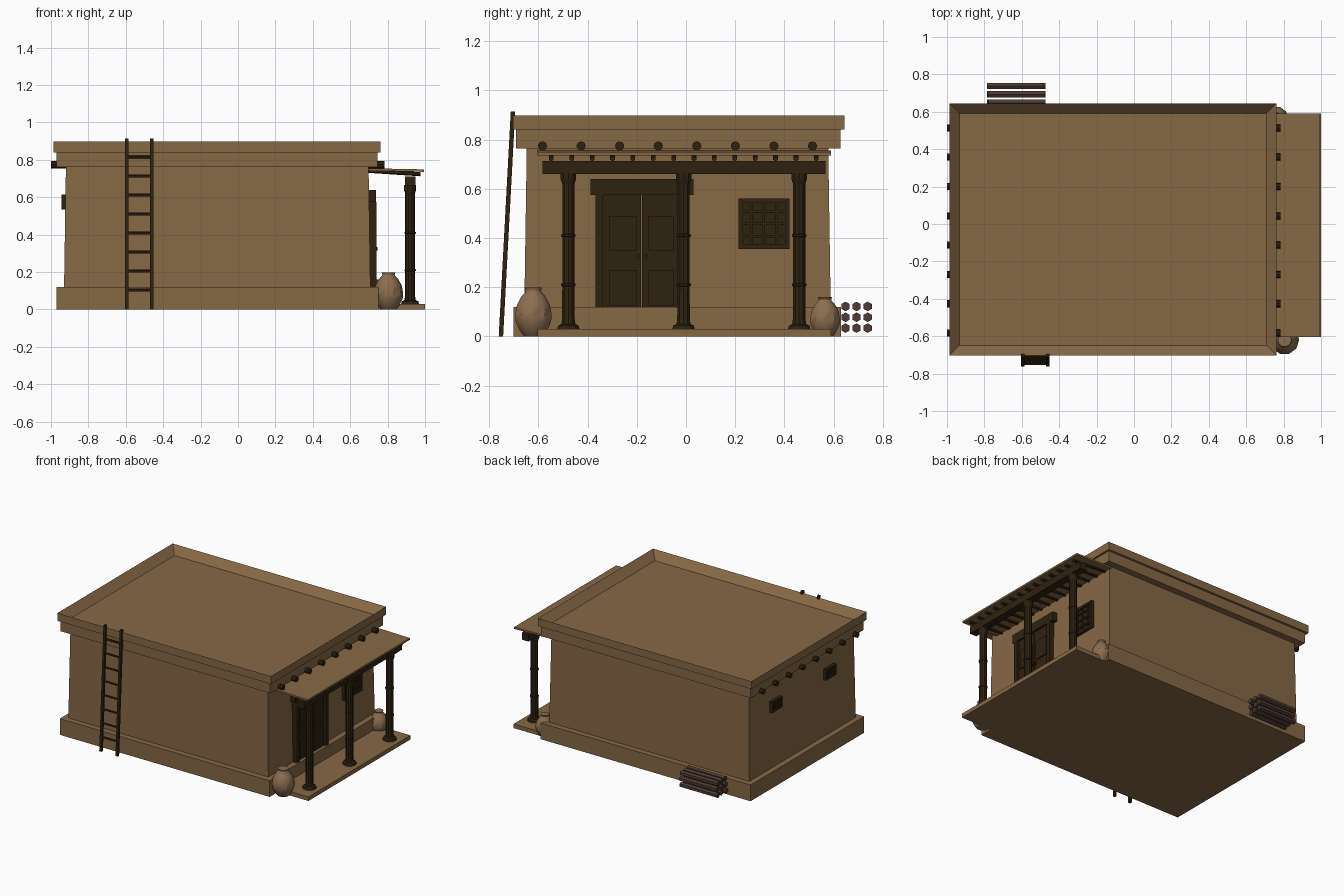
import bpy
import bmesh
from math import pi, cos, sin, radians
from mathutils import Vector

if "Cube" in bpy.data.objects:
    bpy.data.objects.remove(bpy.data.objects["Cube"], do_unlink=True)


def material(name, rgb):
    m = bpy.data.materials.new(name)
    m.use_nodes = True
    m.diffuse_color = (*rgb, 1)
    m.node_tree.nodes["Principled BSDF"].inputs["Base Color"].default_value = (*rgb, 1)
    return m


ADOBE = material("adobe", (0.24, 0.14, 0.06))
WOOD = material("dark_wood", (0.028, 0.016, 0.005))
CLAY = material("clay", (0.26, 0.155, 0.08))
LOG = material("firewood", (0.075, 0.043, 0.032))


def finish(name, bm, mat, smooth=False):
    bmesh.ops.recalc_face_normals(bm, faces=bm.faces)
    mesh = bpy.data.meshes.new(name)
    bm.to_mesh(mesh)
    bm.free()
    mesh.materials.append(mat)
    ob = bpy.data.objects.new(name, mesh)
    bpy.context.collection.objects.link(ob)
    if smooth:
        bpy.ops.object.select_all(action='DESELECT')
        ob.select_set(True)
        bpy.context.view_layer.objects.active = ob
        bpy.ops.object.shade_smooth_by_angle(angle=radians(35))
    return ob


def add_box(bm, x, y, z, taper=0):
    """Box from three (low, high) ranges; taper pulls in the top."""
    verts = bmesh.ops.create_cube(bm, size=1)["verts"]
    for v in verts:
        top = v.co.z > 0
        pull = taper if top else 0
        v.co = Vector((x[1] - pull if v.co.x > 0 else x[0] + pull,
                       y[1] - pull if v.co.y > 0 else y[0] + pull,
                       z[1] if top else z[0]))
    return verts


def box(name, x, y, z, mat, taper=0):
    bm = bmesh.new()
    add_box(bm, x, y, z, taper)
    return finish(name, bm, mat)


def add_rod(bm, a, b, r, sides):
    a, b = Vector(a), Vector(b)
    verts = bmesh.ops.create_cone(bm, cap_ends=True, segments=sides, radius1=r,
                                  radius2=r, depth=(b - a).length)["verts"]
    turn = (b - a).to_track_quat('Z', 'Y')
    for v in verts:
        v.co = turn @ v.co + (a + b) / 2


def lathe(name, profile, x, y, sides, mat, smooth=False):
    bm = bmesh.new()
    rings = [[bm.verts.new((x + r * cos(2 * pi * i / sides), y + r * sin(2 * pi * i / sides), z))
              for i in range(sides)] for r, z in profile]
    for low, high in zip(rings, rings[1:]):
        for i in range(sides):
            j = (i + 1) % sides
            bm.faces.new((low[i], low[j], high[j], high[i]))
    bm.faces.new(rings[0])
    bm.faces.new(rings[-1])
    return finish(name, bm, mat, smooth)


# House body
box("plinth", (-0.97, 0.75), (-0.70, 0.63), (0, 0.12), ADOBE)
box("walls", (-0.93, 0.708), (-0.657, 0.588), (0.12, 0.77), ADOBE, 0.01)
box("lower_cornice", (-0.97, 0.747), (-0.69, 0.628), (0.763, 0.84), ADOBE)

# Parapet with the sunken roof
bm = bmesh.new()
add_box(bm, (-0.987, 0.762), (-0.703, 0.645), (0.84, 0.898))
bm.normal_update()
top = [f for f in bm.faces if f.normal.z > 0.9]
bmesh.ops.inset_region(bm, faces=top, thickness=0.075)
bmesh.ops.translate(bm, verts=top[0].verts, vec=(0, 0, -0.055))
finish("parapet_roof", bm, ADOBE)

# Roof beam ends through both end walls
bm = bmesh.new()
for i in range(8):
    y = -0.583 + i * 0.1567
    for x0, x1 in ((-1.0, -0.88), (0.66, 0.782)):
        add_rod(bm, (x0, y, 0.774), (x1, y, 0.774), 0.019, 8)
finish("roof_beam_ends", bm, WOOD)

# Porch
box("porch_floor", (0.74, 1.0), (-0.604, 0.59), (0, 0.03), ADOBE)
post = [(0.048, 0.03), (0.044, 0.044), (0.03, 0.05), (0.027, 0.07)]
for z in (0.21, 0.41):
    post += [(0.026, z - 0.006), (0.031, z - 0.004), (0.031, z + 0.004), (0.026, z + 0.006)]
post += [(0.026, 0.62), (0.033, 0.64), (0.033, 0.665)]
for name, y in (("front", -0.478), ("middle", -0.01), ("back", 0.46)):
    lathe(name + "_porch_post", post, 0.92, y, 10, WOOD)
box("porch_beam", (0.892, 0.948), (-0.583, 0.567), (0.66, 0.712), WOOD)
bm = bmesh.new()
for i in range(14):
    y = -0.547 + i * 0.0828
    add_rod(bm, (0.69, y, 0.742), (0.975, y, 0.723), 0.011, 6)
finish("porch_rafters", bm, WOOD)
bm = bmesh.new()
for v in add_box(bm, (0.69, 0.995), (-0.604, 0.59), (0.742, 0.755)):
    if v.co.x > 0.9:
        v.co.z -= 0.006
finish("porch_roof", bm, ADOBE)

# Double door
box("door_lintel", (0.68, 0.737), (-0.388, 0.03), (0.575, 0.64), WOOD)
for name, y in (("front", -0.368), ("back", -0.03)):
    box(name + "_door_jamb", (0.68, 0.74), (y, y + 0.03), (0.12, 0.575), WOOD)
for name, y0, y1, knob in (("front", -0.338, -0.182, -0.197), ("back", -0.178, -0.03, -0.163)):
    box(name + "_door_leaf", (0.68, 0.722), (y0, y1), (0.12, 0.575), WOOD)
    bm = bmesh.new()
    for z in ((0.125, 0.27), (0.35, 0.49)):
        add_box(bm, (0.72, 0.732), (y0 + 0.025, y1 - 0.018), z)
    finish(name + "_door_panels", bm, WOOD)
    bm = bmesh.new()
    add_rod(bm, (0.72, knob, 0.325), (0.745, knob, 0.325), 0.01, 8)
    finish(name + "_door_knob", bm, WOOD)


# Lattice windows; out is +1 or -1 for the wall's direction
def window(name, wall, out, y, z, border, bars):
    def span(depth):
        return sorted((wall - out * 0.02, wall + out * depth))
    bm = bmesh.new()
    add_box(bm, span(0.008), y, z)
    for s in (y[0], y[1] - border):
        add_box(bm, span(0.022), (s, s + border), z)
    for s in (z[0], z[1] - border):
        add_box(bm, span(0.022), y, (s, s + border))
    for i in range(1, bars + 1):
        t = i / (bars + 1)
        yc, zc = y[0] + t * (y[1] - y[0]), z[0] + t * (z[1] - z[0])
        add_box(bm, span(0.016), (yc - 0.005, yc + 0.005), z)
        add_box(bm, span(0.018), y, (zc - 0.005, zc + 0.005))
    finish(name, bm, WOOD)


window("porch_window", 0.705, 1, (0.213, 0.42), (0.356, 0.56), 0.018, 3)
for name, y in (("front", -0.35), ("back", 0.28)):
    window(name + "_small_window", -0.923, -1, (y - 0.06, y + 0.06), (0.535, 0.615), 0.012, 2)

# Ladder leaning on the parapet
bm = bmesh.new()
foot, head = Vector((0, -0.752, 0)), Vector((0, -0.703, 0.915))
for x in (-0.595, -0.462):
    for v in add_box(bm, (x - 0.009, x + 0.009), (-0.009, 0.009), (0, 0.915)):
        v.co.y += foot.y + (head.y - foot.y) * v.co.z / head.z
for i in range(8):
    p = foot.lerp(head, (0.104 + i * 0.1015) / head.z)
    add_rod(bm, (-0.595, p.y, p.z), (-0.462, p.y, p.z), 0.008, 6)
finish("ladder", bm, WOOD)

# Clay jars
jar = [(0.5, 0), (0.72, 0.1), (0.97, 0.3), (1, 0.45), (0.9, 0.65), (0.66, 0.82),
       (0.44, 0.91), (0.42, 0.95), (0.48, 1)]
for name, x, y, r, h in (("large_jar", 0.805, -0.62, 0.078, 0.198),
                         ("small_jar", 0.76, 0.565, 0.064, 0.16)):
    lathe(name, [(a * r, b * h) for a, b in jar], x, y, 10, CLAY, True)

# Firewood stack
bm = bmesh.new()
for row in range(3):
    for col in range(3):
        y, z = 0.648 + col * 0.045, 0.034 + row * 0.044
        shift = 0.004 * ((row + 2 * col) % 3)
        add_rod(bm, (-0.785 + shift, y, z), (-0.48 + shift, y, z), 0.0195, 6)
finish("firewood_stack", bm, LOG)
